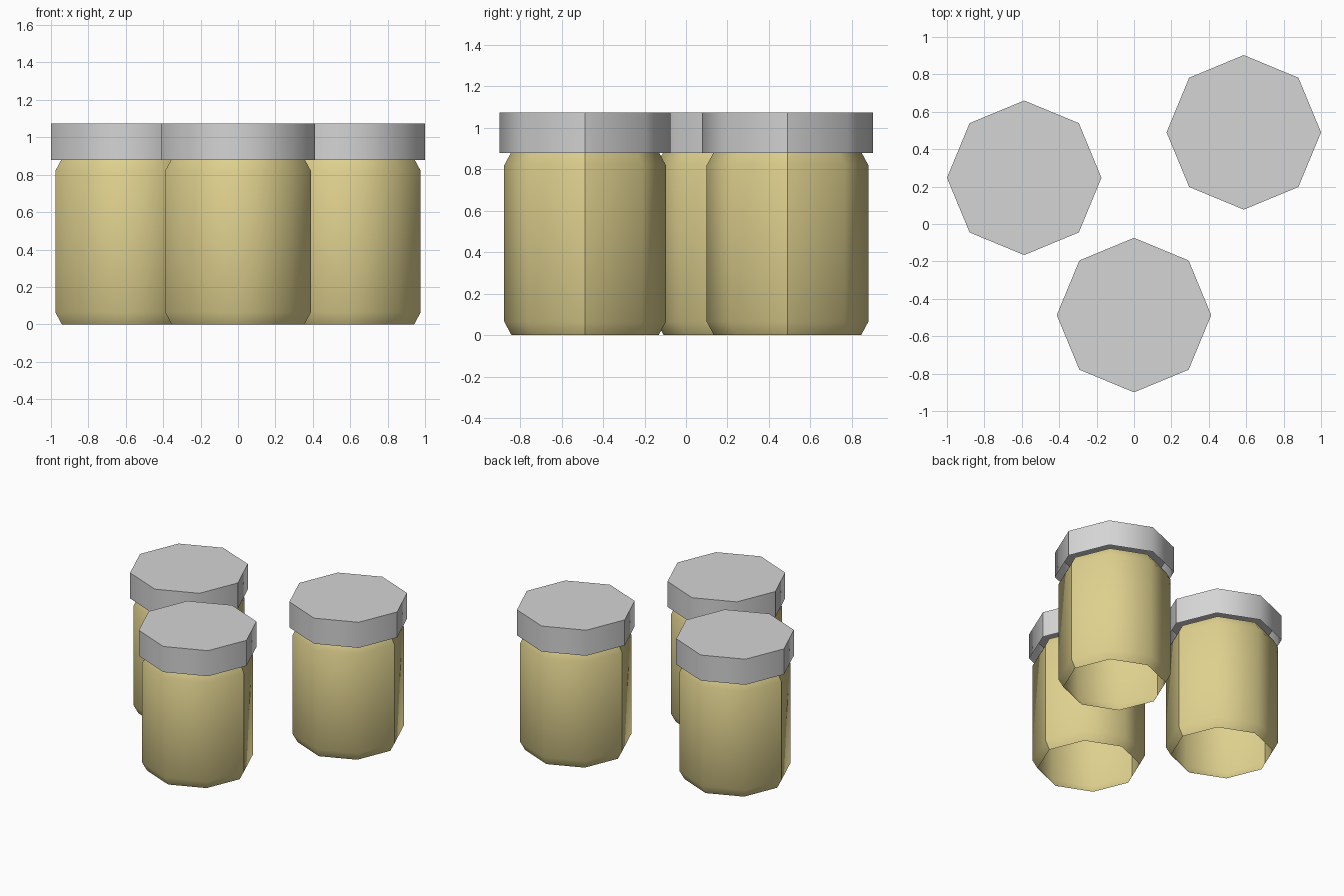
import bpy, bmesh, math

if "Cube" in bpy.data.objects:
    bpy.data.objects.remove(bpy.data.objects["Cube"])

def material(name, rgb):
    m = bpy.data.materials.new(name)
    m.diffuse_color = (*rgb, 1)
    m.use_nodes = True
    m.node_tree.nodes["Principled BSDF"].inputs["Base Color"].default_value = m.diffuse_color
    return m

GLASS = material("pale_yellow", (0.73, 0.63, 0.27))
METAL = material("light_grey", (0.66, 0.66, 0.66))
SIDES = 8

def ring_point(r, i, z):
    a = 2 * math.pi * i / SIDES
    return (r * math.cos(a), r * math.sin(a), z)

def octagon_shell(name, profile, mat, location, cap=False):
    """Open eight-sided shell made of two smooth halves, with an optional flat top."""
    bm = bmesh.new()
    half = SIDES // 2
    for start in (0, half):
        rows = [[bm.verts.new(ring_point(r, start + j, z)) for j in range(half + 1)]
                for r, z in profile]
        for low, high in zip(rows, rows[1:]):
            for j in range(half):
                f = bm.faces.new((low[j], low[j + 1], high[j + 1], high[j]))
                f.smooth = True
    if cap:
        r, z = profile[-1]
        bm.faces.new([bm.verts.new(ring_point(r, i, z)) for i in range(SIDES)])
    mesh = bpy.data.meshes.new(name)
    bm.to_mesh(mesh)
    bm.free()
    mesh.materials.append(mat)
    ob = bpy.data.objects.new(name, mesh)
    ob.location = location
    bpy.context.collection.objects.link(ob)
    return ob

# Jar body with bevelled foot and shoulder; lid is an open cup
BODY = [(0.355, 0), (0.39, 0.065), (0.39, 0.82), (0.355, 0.885)]
LID = [(0.413, 0.88), (0.413, 1.075)]

# Three jars
for label, x, y in (("left", -0.587, 0.247), ("right", 0.587, 0.49), ("front", 0, -0.487)):
    octagon_shell(label + "_jar_body", BODY, GLASS, (x, y, 0))
    octagon_shell(label + "_jar_lid", LID, METAL, (x, y, 0), cap=True)
